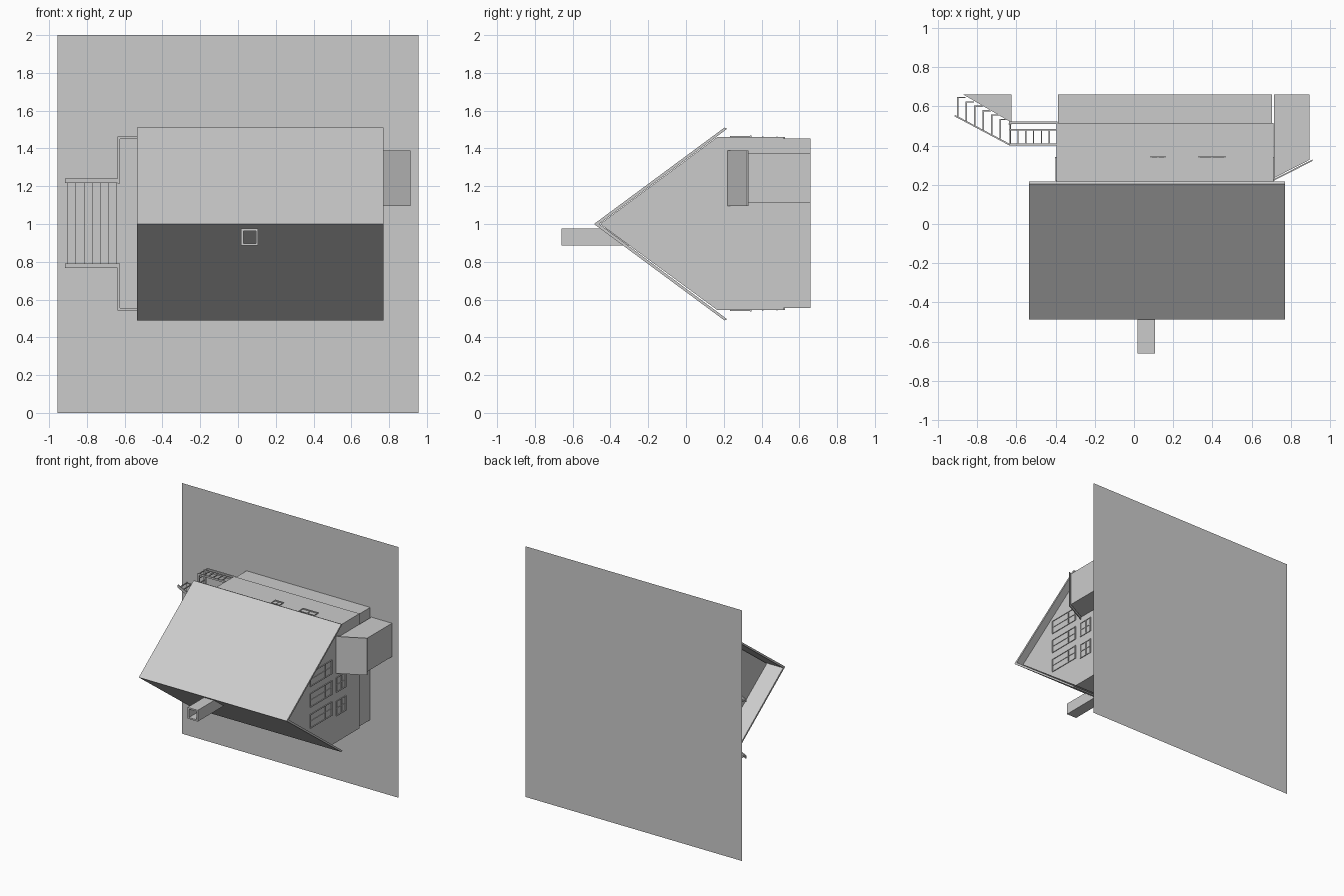
import bpy, bmesh
from mathutils import Vector

if "Cube" in bpy.data.objects:
    bpy.data.objects.remove(bpy.data.objects["Cube"])

grey = bpy.data.materials.new("plain grey")
grey.diffuse_color = (0.6, 0.6, 0.6, 1)
grey.use_nodes = True
grey.node_tree.nodes["Principled BSDF"].inputs["Base Color"].default_value = grey.diffuse_color


def finish(name, bm):
    bmesh.ops.recalc_face_normals(bm, faces=bm.faces)
    me = bpy.data.meshes.new(name)
    bm.to_mesh(me)
    bm.free()
    me.materials.append(grey)
    ob = bpy.data.objects.new(name, me)
    bpy.context.collection.objects.link(ob)
    return ob


def add_box(bm, x, y, z):
    vs = bmesh.ops.create_cube(bm, size=1)["verts"]
    for v in vs:
        v.co = Vector([a + (b - a) * (c + 0.5) for (a, b), c in zip((x, y, z), v.co)])


def boxes(name, items):
    bm = bmesh.new()
    for it in items:
        add_box(bm, *it)
    return finish(name, bm)


def prism(name, pts, lo, hi, axis):
    """Extrude a 2D profile along x (points are y,z) or z (points are x,y)."""
    bm = bmesh.new()
    place = (lambda p: (lo, *p)) if axis == "x" else (lambda p: (*p, lo))
    f = bm.faces.new([bm.verts.new(place(p)) for p in pts])
    ext = bmesh.ops.extrude_face_region(bm, geom=[f])["geom"]
    move = (hi - lo, 0, 0) if axis == "x" else (0, 0, hi - lo)
    bmesh.ops.translate(bm, vec=move, verts=[g for g in ext if isinstance(g, bmesh.types.BMVert)])
    return finish(name, bm)


# Ground sheet, standing upright behind the house
bm = bmesh.new()
bm.faces.new([bm.verts.new(p) for p in
              ((-0.955, 0.66, 0), (0.955, 0.66, 0), (0.955, 0.66, 2), (-0.955, 0.66, 2))])
finish("ground_sheet", bm)

# House body, foundation and folded roof
prism("house_body", [(0.515, 0.545), (0.165, 0.545), (-0.455, 1.0), (0.165, 1.46), (0.515, 1.46)],
      -0.395, 0.712, "x")
boxes("foundation", [((-0.387, 0.705), (0.515, 0.66), (0.555, 1.452))])
prism("roof", [(-0.487, 1.0), (0.203, 1.51), (0.218, 1.504), (-0.460, 1.0), (0.218, 0.496), (0.203, 0.49)],
      -0.535, 0.77, "x")

# Hollow chimney
x0, x1, z0, z1, w = 0.017, 0.107, 0.885, 0.975, 0.012
ch = (-0.66, -0.28)
boxes("chimney", [((x0, x1), ch, (z0, z0 + w)), ((x0, x1), ch, (z1 - w, z1)),
                  ((x0, x0 + w), ch, (z0 + w, z1 - w)), ((x1 - w, x1), ch, (z0 + w, z1 - w))])

# Side porch with sloped lid
prism("porch", [(0.715, 0.235), (0.897, 0.328), (0.897, 0.66), (0.715, 0.66)], 1.11, 1.377, "z")
prism("porch_roof", [(0.712, 0.22), (0.912, 0.322), (0.912, 0.33), (0.712, 0.228)], 1.095, 1.39, "z")


# Windows: bars laid on a wall; a is the across direction, y the height
def window(name, wall, out, a0, a1, y0, y1, bar, across):
    t, d = 0.005, 0.006 * out
    mid = (a0 + a1) / 2
    parts = [((a0, a0 + t), (y0, y1), d), ((a1 - t, a1), (y0, y1), d),
             ((a0, a1), (y0, y0 + t), d), ((a0, a1), (bar, bar + t), d),
             ((mid - t / 2, mid + t / 2), (y0, y1), d * 0.7),
             ((a0, a1), (y1 - 0.008, y1), d * 1.3)]
    items = []
    for a, y, dep in parts:
        n = tuple(sorted((wall, wall + dep)))
        items.append((n, y, a) if across == "z" else (a, y, n))
    boxes(name, items)


for side, wall, out in (("right", 0.712, 1), ("left", -0.395, -1)):
    for i, z in enumerate((1.17, 1.005, 0.838)):
        window(f"{side}_tall_window_{i}", wall, out, z - 0.056, z + 0.056, -0.11, 0.165, 0.078, "z")
    for i, z in enumerate((1.003, 0.815)):
        window(f"{side}_small_window_{i}", wall, out, z - 0.06, z + 0.06, 0.22, 0.342, 0.283, "z")
for side, wall, out in (("upper", 1.46, 1), ("lower", 0.545, -1)):
    window(f"{side}_narrow_window", wall, out, 0.085, 0.162, 0.232, 0.348, 0.29, "x")
    window(f"{side}_wide_window", wall, out, 0.33, 0.468, 0.232, 0.348, 0.292, "x")

# Terrace deck and its railings, mirrored about the house ridge height
boxes("terrace_deck", [((-0.637, -0.39), (0.511, 0.524), (0.545, 1.46))])
MID = 1.003


def both(x, y, z):
    return [(x, y, z), (x, y, (2 * MID - z[1], 2 * MID - z[0]))]


rails = []
for y in ((0.402, 0.41), (0.478, 0.484)):
    rails += both((-0.638, -0.395), y, (1.45, 1.464))
    rails += both((-0.638, -0.624), y, (1.215, 1.464))
for i in range(6):
    x = -0.636 + i * 0.04
    rails += both((x, x + 0.006), (0.405, 0.48 if i else 0.515), (1.454, 1.46))
    z = 1.22 + i * 0.04
    rails += both((-0.634, -0.628), (0.405, 0.48 if i else 0.515), (z, z + 0.006))
boxes("terrace_railing", rails)

# Stair: solid wedge, treads, posts and slanted handrails
prism("stair_wedge", [(-0.87, 0.66), (-0.625, 0.66), (-0.625, 0.518)], 0.785, 1.222, "z")
treads, posts = [], []
for i in range(7):
    x = -0.903 + i * 0.0435
    x_end = min(x + 0.0435, -0.626)
    y = 0.643 - i * 0.0225
    treads.append(((x, x_end), (y, y + 0.006), (0.785, 1.222)))
    if i < 6:
        posts += both((x, x + 0.006), (0.548 - i * 0.0225, y + 0.004), (1.222, 1.229))
boxes("stair_treads", treads)
boxes("stair_posts", posts)
for name, z in (("upper_handrail", 1.217), ("lower_handrail", 0.767)):
    prism(name, [(-0.917, 0.55), (-0.638, 0.402), (-0.634, 0.409), (-0.914, 0.557)], z, z + 0.023, "z")
